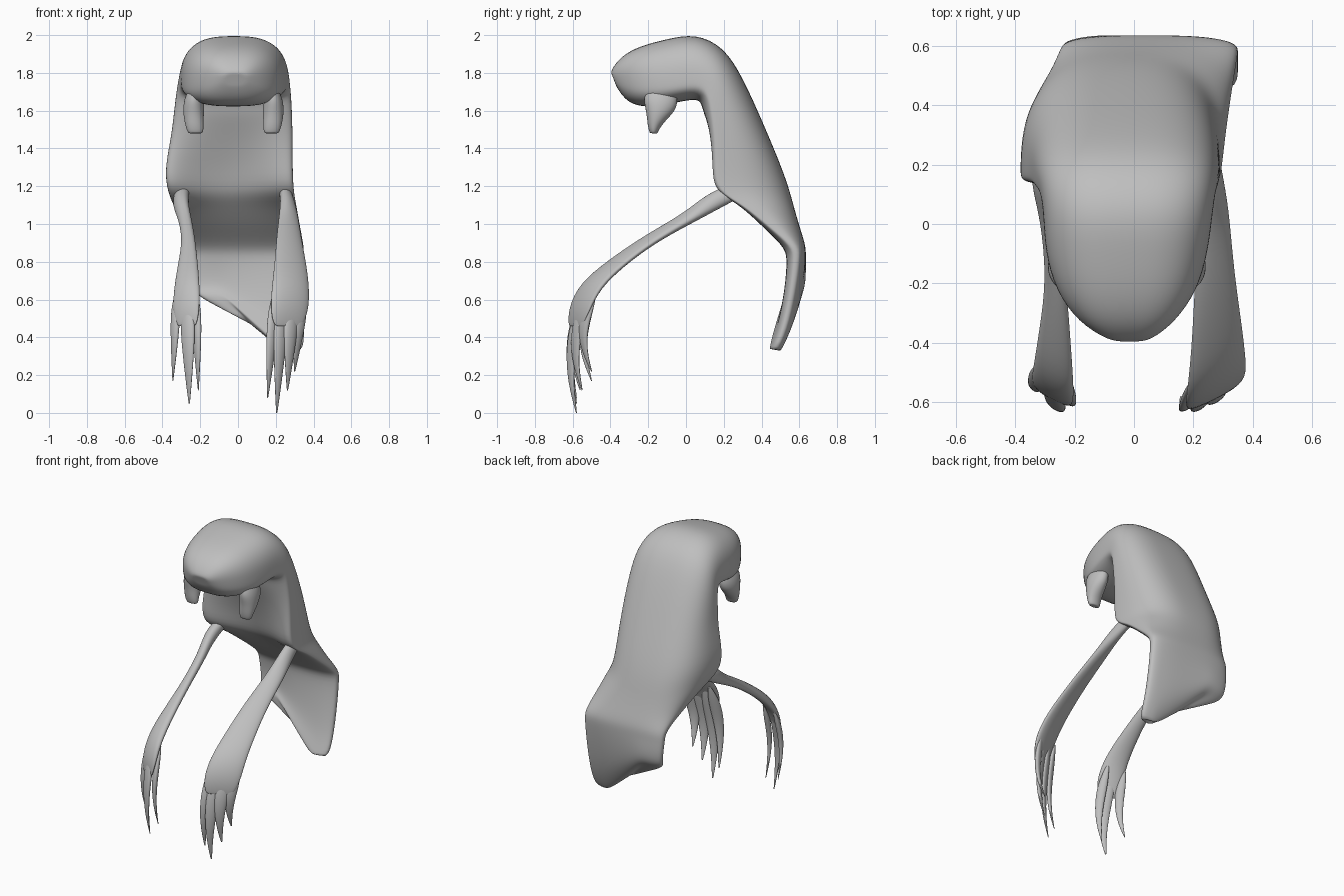
import bpy
import bmesh
import math
from mathutils import Vector

default = bpy.data.objects.get("Cube")
if default:
    bpy.data.objects.remove(default, do_unlink=True)

# One plain grey for the whole figure
grey = bpy.data.materials.new("plain_grey")
grey.use_nodes = True
colour = (0.52, 0.52, 0.52, 1)
grey.diffuse_color = colour
grey.node_tree.nodes["Principled BSDF"].inputs["Base Color"].default_value = colour


def power(value, exponent):
    return math.copysign(abs(value) ** exponent, value)


def loft(name, rings, levels=2):
    """Skin a list of equal rings, cap both ends and smooth the result."""
    bm = bmesh.new()
    loops = [[bm.verts.new(point) for point in ring] for ring in rings]
    count = len(loops[0])
    for lower, upper in zip(loops, loops[1:]):
        for i in range(count):
            j = (i + 1) % count
            bm.faces.new((lower[i], lower[j], upper[j], upper[i]))
    for end in (loops[0], loops[-1]):
        # each cap gets a smaller ring so that the end stays tidy
        centre = sum((v.co for v in end), Vector()) / count
        inset = [bm.verts.new(v.co.lerp(centre, 0.4)) for v in end]
        for i in range(count):
            j = (i + 1) % count
            bm.faces.new((end[i], end[j], inset[j], inset[i]))
        bm.faces.new(inset)
    bmesh.ops.recalc_face_normals(bm, faces=bm.faces[:])
    mesh = bpy.data.meshes.new(name)
    bm.to_mesh(mesh)
    bm.free()
    mesh.materials.append(grey)
    mesh.polygons.foreach_set("use_smooth", [True] * len(mesh.polygons))
    part = bpy.data.objects.new(name, mesh)
    bpy.context.collection.objects.link(part)
    subdivision = part.modifiers.new("smooth", "SUBSURF")
    subdivision.levels = subdivision.render_levels = levels


def cloak_ring(inner, outer, left, right, widest=0.5, dent=0.0, skew=0.0, count=36):
    """Rounded section between an inner and an outer point of the side profile.

    widest is the depth of the broadest place, dent hollows the inner side and
    skew lowers the left edge while it raises the right one.
    """
    middle, half = (left + right) / 2, (right - left) / 2
    ring = []
    for i in range(count):
        angle = math.tau * i / count
        across = power(math.cos(angle), 0.7)
        around = power(math.sin(angle), 0.75)
        if around < 0:
            depth = widest * (1 + around) + dent * (1 - across ** 2) ** 1.5
        else:
            depth = widest + (1 - widest) * around
        y, z = Vector(inner).lerp(Vector(outer), depth)
        drop = skew * max(-1, min(1, 1.6 * (across - 0.1)))
        ring.append((middle + half * across, y - drop * 0.3, z - drop))
    return ring


def ribbon(name, path, tilt=0.0, count=12):
    """Flattened limb along points of (x, y, z, half width, half thickness)."""
    points = [Vector(p[:3]) for p in path]
    rings = []
    for i, (point, row) in enumerate(zip(points, path)):
        along = points[min(i + 1, len(points) - 1)] - points[max(i - 1, 0)]
        normal = Vector((0, -along.z, along.y)).normalized() * row[4]
        side = Vector((row[3], row[3] * tilt, 0))
        turns = [math.tau * k / count for k in range(count)]
        rings.append([point + side * math.cos(t) + normal * math.sin(t) for t in turns])
    loft(name, rings)


# Hood, back and torso: one sweep from the face over the crown and down
cloak = [
    ((-.365, 1.72), (-.4, 1.81), -.09, .06),
    ((-.31, 1.64), (-.345, 1.89), -.19, .14, .45),
    ((-.21, 1.615), (-.24, 1.945), -.265, .215, .35),
    ((-.09, 1.635), (-.1, 1.98), -.30, .25, .28),
    ((.03, 1.66), (.05, 2.01), -.305, .265, .28),
    ((.08, 1.655), (.2, 1.94), -.315, .275, .28),
    ((.09, 1.59), (.3, 1.78), -.335, .285, .25),
    ((.105, 1.47), (.42, 1.51), -.35, .29, .2, .12),
    ((.105, 1.3), (.52, 1.27), -.39, .29, .16, .26),
    ((.105, 1.18), (.56, 1.14), -.375, .295, .16, .3),
    ((.25, 1.11), (.58, 1.06), -.34, .31, .2, .15),
    ((.39, .99), (.61, .96), -.29, .33, .3, .05),
    ((.52, .88), (.635, .88), -.25, .35),
    ((.535, .82), (.635, .82), -.245, .35),
    ((.53, .69), (.625, .69), -.24, .35, .5, 0, .05),
    ((.51, .55), (.6, .55), -.23, .35, .5, 0, .11),
    ((.47, .47), (.545, .455), -.22, .35, .5, 0, .16),
]
loft("hooded_cloak", [cloak_ring(*row) for row in cloak])

# Pointed flaps hanging at both sides of the face
for name, x in (("right_hood_flap", -.235), ("left_hood_flap", .187)):
    out = math.copysign(1, x)
    ribbon(name, [
        (x - out * .03, -.13, 1.77, .02, .06),
        (x - out * .005, -.13, 1.69, .048, .09),
        (x, -.135, 1.63, .058, .095),
        (x, -.155, 1.57, .056, .058),
        (x - out * .005, -.17, 1.52, .05, .036),
        (x - out * .01, -.172, 1.48, .042, .022),
    ])

# Both arms share one side profile: y, z, half thickness
profile = [(.32, 1.2, .04), (.18, 1.14, .05), (.09, 1.085, .045), (0, 1.025, .032),
           (-.2, .915, .028), (-.38, .785, .03), (-.51, .67, .036),
           (-.565, .55, .03), (-.585, .46, .008)]

# Per arm: centre x and half width for every profile point
arms = {
    "right": [(-.28, .03), (-.305, .045), (-.3, .042), (-.28, .036), (-.26, .035),
              (-.265, .055), (-.27, .07), (-.275, .075), (-.272, .055)],
    "left": [(.24, .03), (.258, .035), (.265, .045), (.268, .055), (.27, .07),
             (.278, .088), (.278, .103), (.274, .107), (.265, .08)],
}

# Per finger: root x, tip x, tip z, half width, distance set back
fingers = {
    "right": [(-.326, -.345, .17, .026, .08), (-.27, -.258, .05, .04, 0),
              (-.222, -.21, .12, .026, .02)],
    "left": [(.195, .157, .08, .032, 0), (.235, .205, 0, .038, 0),
             (.288, .262, .12, .04, .03), (.34, .3, .22, .036, .08)],
}

for side, tilt in (("right", -.5), ("left", .5)):
    ribbon(side + "_arm", [(x, y, z, width, thick)
                           for (x, width), (y, z, thick) in zip(arms[side], profile)], tilt)
    for number, (root, tip, low, width, back) in enumerate(fingers[side], 1):
        path = []
        for t, size in ((0, .3), (.15, .85), (.3, 1), (.5, .85), (.75, .5), (1, .1)):
            bow = back * (.6 + .4 * t) - .53 - .085 * math.sin(math.pi * t * .8)
            path.append((root + (tip - root) * t, bow, .64 + (low - .64) * t,
                         width * size, .025 * size))
        ribbon(f"{side}_finger_{number}", path, tilt)
